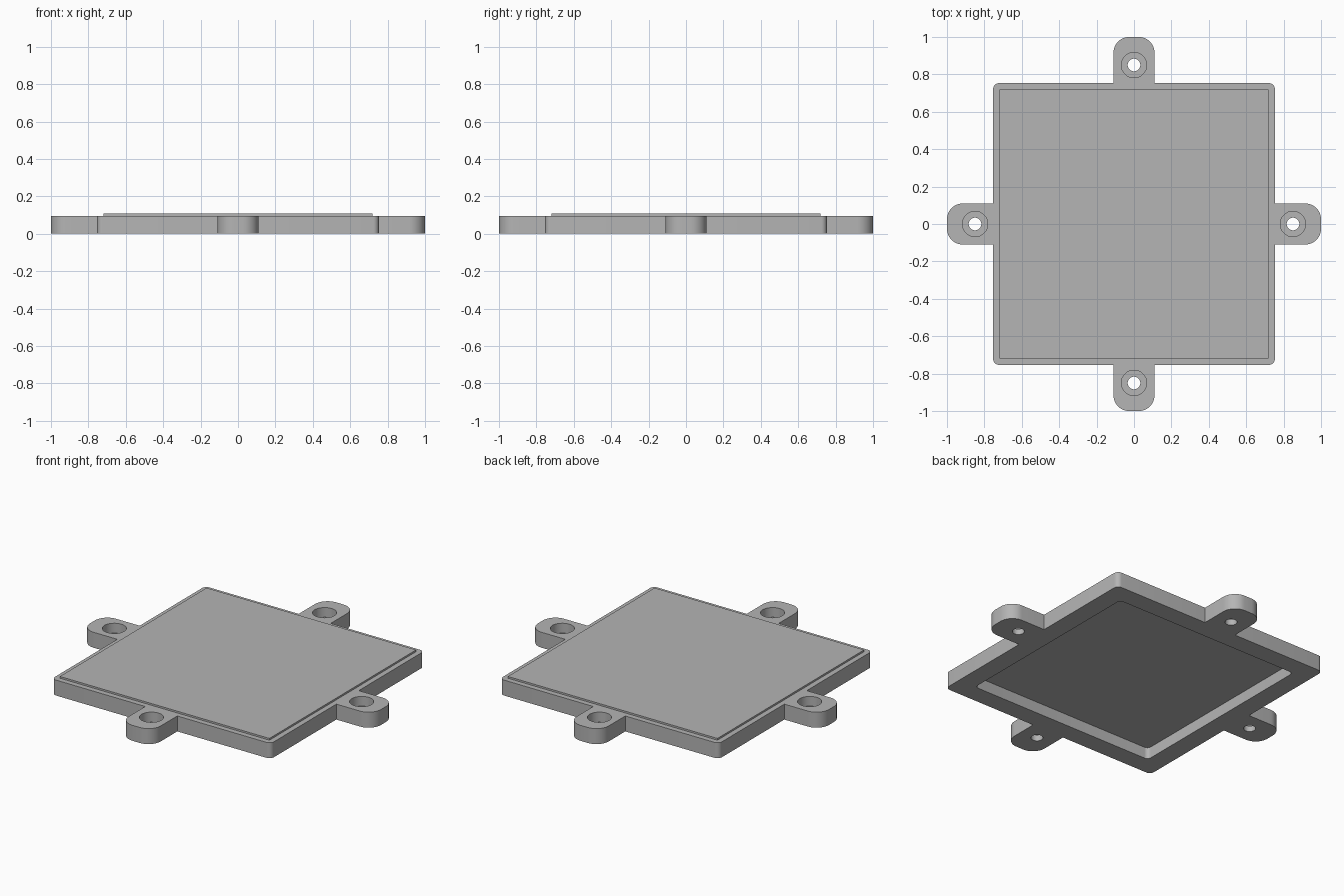
import bpy, bmesh
from math import cos, sin, pi
from mathutils import Matrix, Vector

cube = bpy.data.objects.get("Cube")
if cube:
    bpy.data.objects.remove(cube, do_unlink=True)

HALF, TAB, TOP = 0.753, 0.11, 0.096      # plate half width, tab half width, plate top
HOLE_AT = 0.85                           # distance of the screw holes from the centre

grey = bpy.data.materials.new("plain_grey")
grey.use_nodes = True
grey.diffuse_color = (0.46, 0.46, 0.46, 1)
grey.node_tree.nodes["Principled BSDF"].inputs["Base Color"].default_value = grey.diffuse_color


def arc(cx, cy, r, start, steps=10):
    """Quarter circle, counter-clockwise from the start angle."""
    return [Vector((cx + r * cos(start + pi / 2 * i / steps),
                    cy + r * sin(start + pi / 2 * i / steps), 0)) for i in range(steps + 1)]


def four_times(points):
    """Repeat one side's outline around the centre."""
    return [Matrix.Rotation(k * pi / 2, 3, 'Z') @ p for k in range(4) for p in points]


def prism(name, outline, z0, z1):
    bm = bmesh.new()
    face = bm.faces.new([bm.verts.new((p.x, p.y, z0)) for p in outline])
    top = bmesh.ops.extrude_face_region(bm, geom=[face])["geom"]
    bmesh.ops.translate(bm, vec=(0, 0, z1 - z0),
                        verts=[v for v in top if isinstance(v, bmesh.types.BMVert)])
    bmesh.ops.recalc_face_normals(bm, faces=bm.faces)
    mesh = bpy.data.meshes.new(name)
    bm.to_mesh(mesh)
    bm.free()
    mesh.materials.append(grey)
    obj = bpy.data.objects.new(name, mesh)
    bpy.context.collection.objects.link(obj)
    return obj


def circle(centre, r, n=40):
    return [centre + Vector((r * cos(2 * pi * i / n), r * sin(2 * pi * i / n), 0))
            for i in range(n)]


def activate(obj):
    bpy.ops.object.select_all(action='DESELECT')
    obj.select_set(True)
    bpy.context.view_layer.objects.active = obj


def cut(obj, cutter):
    activate(obj)
    mod = obj.modifiers.new("cut", 'BOOLEAN')
    mod.operation, mod.solver, mod.object = 'DIFFERENCE', 'EXACT', cutter
    bpy.ops.object.modifier_apply(modifier=mod.name)
    bpy.data.objects.remove(cutter, do_unlink=True)


# Base plate with a rounded screw tab on each side
corner, tab_round = 0.03, 0.085
side = (arc(HALF - corner, corner - HALF, corner, -pi / 2, 6)
        + [Vector((HALF, -TAB, 0))]
        + arc(1 - tab_round, tab_round - TAB, tab_round, -pi / 2)
        + arc(1 - tab_round, TAB - tab_round, tab_round, 0)
        + [Vector((HALF, TAB, 0))])
plate = prism("base_plate", four_times(side), 0, TOP)

# Recess in the underside
inner, inner_round = 0.635, 0.025
pocket = four_times(arc(inner - inner_round, inner - inner_round, inner_round, 0, 6))
cut(plate, prism("pocket_cutter", pocket, -0.05, 0.07))

# Counterbored screw holes
for k in range(4):
    centre = Matrix.Rotation(k * pi / 2, 3, 'Z') @ Vector((HOLE_AT, 0, 0))
    cut(plate, prism("bore_cutter", circle(centre, 0.068), TOP - 0.06, TOP + 0.05))
    cut(plate, prism("hole_cutter", circle(centre, 0.034), -0.05, TOP + 0.05))

# Raised square pad on top
pad_corner = [Vector((0.72, 0.72, 0))]
pad = prism("raised_pad", four_times(pad_corner), TOP - 0.01, 0.107)

for obj in (plate, pad):
    activate(obj)
    bpy.ops.object.shade_smooth_by_angle(angle=pi / 6)
